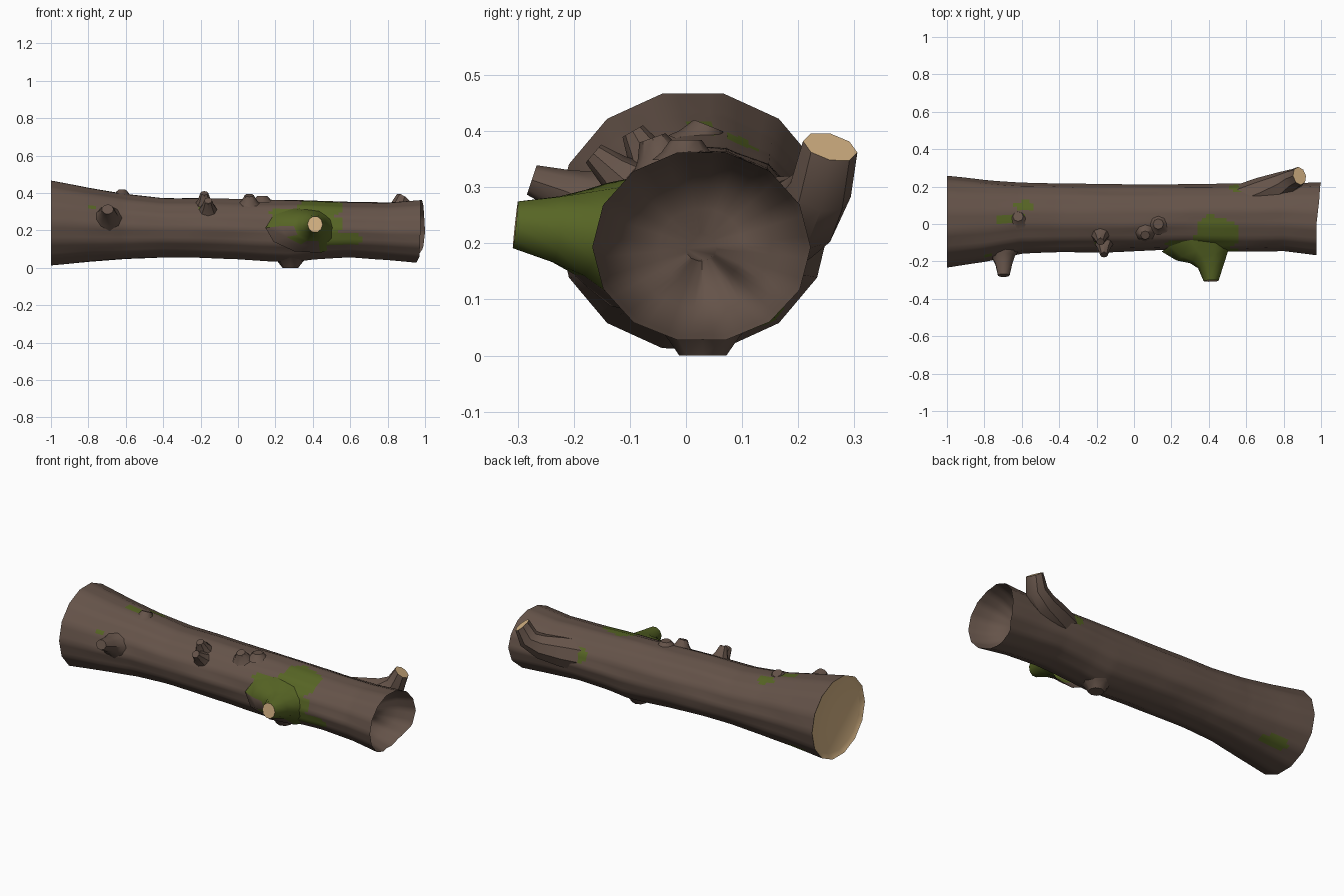
import bpy, bmesh, math
from mathutils import Vector, noise

if "Cube" in bpy.data.objects:
    bpy.data.objects.remove(bpy.data.objects["Cube"])


def material(name, rgb):
    m = bpy.data.materials.new(name)
    m.diffuse_color = (*rgb, 1)
    m.use_nodes = True
    m.node_tree.nodes["Principled BSDF"].inputs["Base Color"].default_value = m.diffuse_color
    return m


MATS = [material("bark brown", (0.130, 0.087, 0.067)),
        material("moss green", (0.095, 0.130, 0.018)),
        material("cut wood tan", (0.68, 0.46, 0.235))]
BARK, MOSS, WOOD = 0, 1, 2


def lerp(table, x, col=1):
    for a, b in zip(table, table[1:]):
        if x <= b[0]:
            f = max(0, (x - a[0]) / (b[0] - a[0]))
            return a[col] + (b[col] - a[col]) * f
    return table[-1][col]


def finish(bm, name, angle=40):
    bmesh.ops.recalc_face_normals(bm, faces=bm.faces)
    me = bpy.data.meshes.new(name)
    bm.to_mesh(me)
    bm.free()
    for m in MATS:
        me.materials.append(m)
    ob = bpy.data.objects.new(name, me)
    bpy.context.collection.objects.link(ob)
    bpy.ops.object.select_all(action='DESELECT')
    ob.select_set(True)
    bpy.context.view_layer.objects.active = ob
    bpy.ops.object.shade_smooth_by_angle(angle=math.radians(angle))
    return ob


def bridge(bm, a, b, rule):
    n = len(a)
    for i in range(n):
        f = bm.faces.new((a[i], a[(i + 1) % n], b[(i + 1) % n], b[i]))
        f.material_index = rule(f.calc_center_median())


# Trunk outline: x, top z, bottom z, back y, front y
OUTLINE = [(-1, .47, .01, .255, -.23), (-.8, .43, .03, .235, -.20),
           (-.6, .395, .045, .218, -.155), (-.4, .373, .055, .213, -.15),
           (-.2, .372, .053, .212, -.148), (0, .368, .045, .21, -.143),
           (.15, .367, .034, .21, -.14), (.28, .365, .028, .21, -.14),
           (.4, .36, .042, .21, -.145), (.6, .352, .055, .213, -.145),
           (.8, .35, .042, .215, -.142), (1, .366, .02, .22, -.168)]
# Broken right rim: angle, x
RIM = [(0, 1.0), (60, .99), (100, .975), (180, .975), (230, .97),
       (270, .945), (305, .955), (330, .99), (360, 1.0)]
# Moss patches: x, angle, half length, half angle
PATCHES = [(.44, 128, .12, 42), (.29, 150, .12, 17), (.44, 170, .12, 25),
           (.55, 196, .12, 13), (-.66, 90, .10, 7), (-.58, 68, .06, 10),
           (-.78, 155, .02, 5), (.57, 18, .06, 15), (-.83, -55, .08, 12),
           (-.2, 140, .02, 5)]


def centre(x):
    t, b, k, f = (lerp(OUTLINE, x, c) for c in (1, 2, 3, 4))
    return (k + f) / 2, (t + b) / 2, (k - f) / 2, (t - b) / 2


def moss_rule(p):
    cy, cz, _, _ = centre(p.x)
    ang = math.degrees(math.atan2(p.z - cz, p.y - cy))
    wob = .35 * noise.noise(p * 12)
    for px, pa, rx, ra in PATCHES:
        d = (ang - pa + 180) % 360 - 180
        if ((p.x - px) / rx) ** 2 + (d / ra) ** 2 < 1 + wob:
            return MOSS
    return BARK


# Trunk with cut left end and hollow right end
N, ROWS = 56, 90
bm = bmesh.new()


def trunk_ring(s, scale=1.0, inset=0.0):
    ring = []
    for i in range(N):
        a = math.tau * i / N
        x = -1 + s * (lerp(RIM, math.degrees(a)) + 1) - inset
        cy, cz, ry, rz = centre(x + inset)
        # faceted cross-section and long shallow grain
        step = math.tau / 14
        facet = math.cos(step / 2) / math.cos(a % step - step / 2)
        k = scale * (facet + .012)
        fade = min(1, 4 * (1 - abs(2 * s - 1)))
        k += .03 * fade * noise.noise(Vector((x * 3, 2.2 * math.cos(a), 2.2 * math.sin(a))))
        ring.append(bm.verts.new((x, cy + ry * k * math.cos(a), cz + rz * k * math.sin(a))))
    return ring


rings = [trunk_ring(j / ROWS) for j in range(ROWS + 1)]
for a, b in zip(rings, rings[1:]):
    bridge(bm, a, b, moss_rule)
# recessed cut face
inner = trunk_ring(0, .9, -.015)
bridge(bm, rings[0], inner, lambda p: WOOD)
bm.faces.new(inner).material_index = WOOD
# bowl-shaped hollow
last = rings[-1]
for k, depth in ((.95, .03), (.85, .09), (.65, .14), (.4, .165), (.15, .175)):
    ring = trunk_ring(1, k, depth)
    bridge(bm, last, ring, lambda p: BARK)
    last = ring
bm.faces.new(last)
finish(bm, "trunk")


def limb(name, rows, tip=BARK, rule=lambda p: BARK, sides=9, side_axis=(1, 0, 0), tilt=None):
    """Tapered stub through rows of (x, y, z, width radius, height radius)."""
    bm = bmesh.new()
    pts = [Vector(r[:3]) for r in rows]
    prev = None
    for j, r in enumerate(rows):
        d = (pts[min(j + 1, len(pts) - 1)] - pts[max(j - 1, 0)]).normalized()
        if tilt and j == len(rows) - 1:
            d = Vector(tilt).normalized()
        u = Vector(side_axis)
        u = (u - d * u.dot(d)).normalized()
        v = d.cross(u)
        ring = [bm.verts.new(pts[j] + u * r[3] * math.cos(math.tau * i / sides)
                             + v * r[4] * math.sin(math.tau * i / sides)) for i in range(sides)]
        if prev:
            bridge(bm, prev, ring, rule)
        prev = ring
    bm.faces.new(prev).material_index = tip
    finish(bm, name)


# Mossy front stub
limb("mossy_branch",
     [(.37, -.09, .20, .23, .125), (.385, -.145, .213, .165, .098), (.40, -.18, .219, .105, .08),
      (.41, -.23, .225, .068, .062), (.412, -.304, .233, .040, .044)],
     WOOD, lambda p: BARK if p.z < .2 and p.x < .32 or p.z < .14 and p.x < .42 else MOSS, 10)
# Short front stub on the left
limb("left_branch",
     [(-.70, -.10, .25, .12, .10), (-.70, -.175, .275, .062, .058), (-.697, -.215, .293, .046, .04),
      (-.697, -.275, .313, .032, .028)])
# Rear branch bending upward
limb("rear_branch",
     [(.54, .11, .22, .09, .09), (.68, .165, .235, .085, .085), (.79, .212, .255, .068, .07),
      (.855, .24, .295, .056, .06), (.885, .257, .372, .05, .042)],
     WOOD, side_axis=(0, 1, 0), sides=8, tilt=(.55, .25, .8))
# Small knots on top and the lump underneath: x, y, z, radius, lean
KNOTS = [(-.18, -.075, .365, .030, -.02, .035), (.06, -.05, .36, .035, -.01, .028),
         (.13, .0, .362, .04, .0, .022), (-.62, .03, .385, .04, .01, .025),
         (-.16, -.13, .33, .03, -.035, .03), (.28, .03, .035, .06, .0, -.035)]
for i, (x, y, z, r, dy, dz) in enumerate(KNOTS):
    limb("knot_%d" % (i + 1),
         [(x, y - dy * .6, z - dz * .6, r * 1.6, r * 1.5), (x, y, z, r * 1.15, r * 1.1),
          (x, y + dy, z + dz, r * .7, r * .7)], sides=8)
